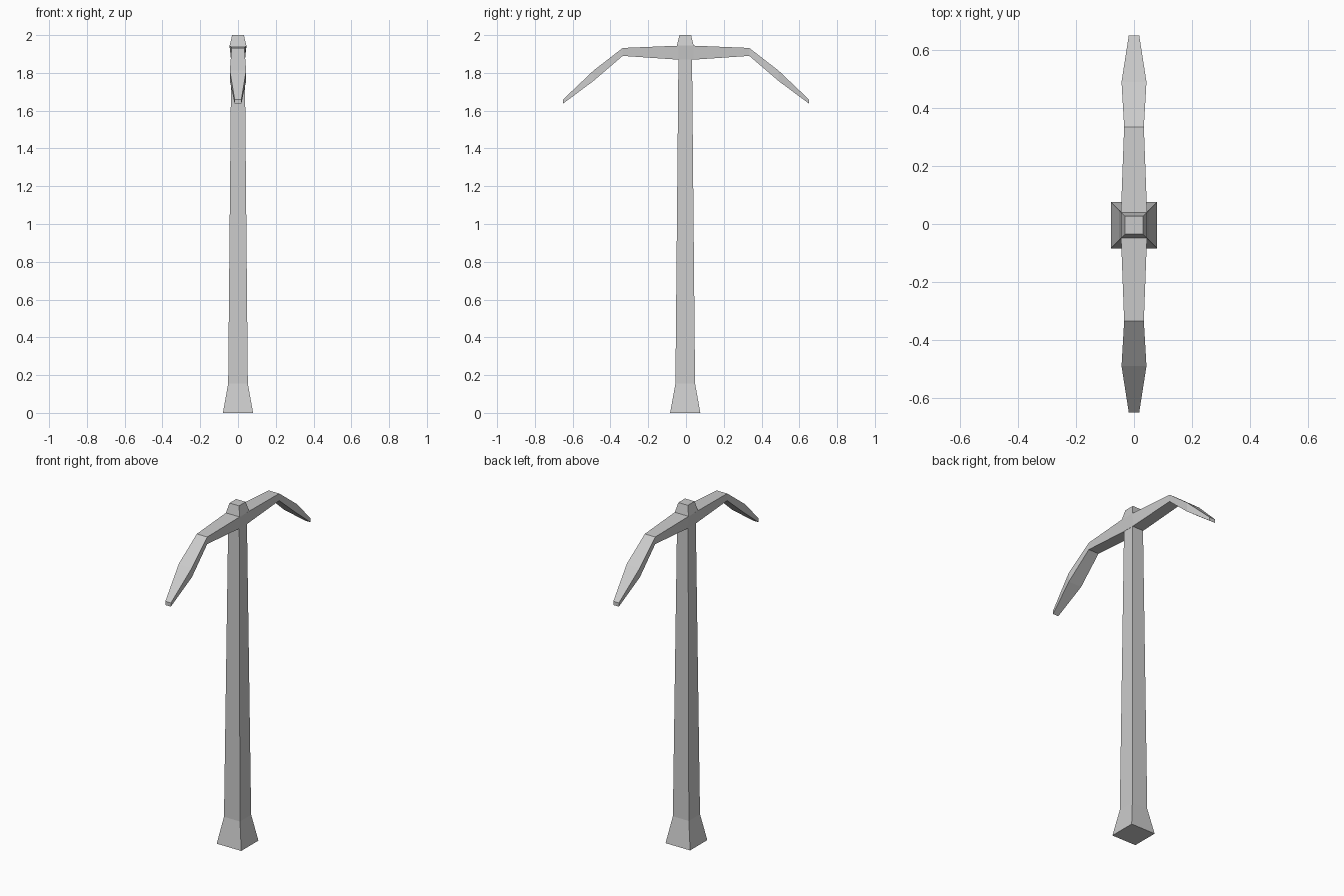
import bpy
import bmesh

cube = bpy.data.objects.get("Cube")
if cube:
    bpy.data.objects.remove(cube, do_unlink=True)

grey = bpy.data.materials.new("light_grey")
grey.use_nodes = True
grey.diffuse_color = (0.6, 0.6, 0.6, 1)
grey.node_tree.nodes["Principled BSDF"].inputs["Base Color"].default_value = (0.6, 0.6, 0.6, 1)


def loft(name, rings):
    """Skin a row of four-cornered rings and cap both ends."""
    bm = bmesh.new()
    loops = [[bm.verts.new(p) for p in ring] for ring in rings]
    for a, b in zip(loops, loops[1:]):
        for i in range(4):
            j = (i + 1) % 4
            bm.faces.new((a[i], a[j], b[j], b[i]))
    bm.faces.new(loops[0])
    bm.faces.new(loops[-1])
    bmesh.ops.recalc_face_normals(bm, faces=bm.faces)
    mesh = bpy.data.meshes.new(name)
    bm.to_mesh(mesh)
    bm.free()
    mesh.materials.append(grey)
    obj = bpy.data.objects.new(name, mesh)
    bpy.context.collection.objects.link(obj)
    return obj


def square(z, h):
    y = -0.004
    return [(-h, y - h, z), (h, y - h, z), (h, y + h, z), (-h, y + h, z)]


def section(y, low, high, z0, z1):
    return [(-low, y, z0), (low, y, z0), (high, y, z1), (-high, y, z1)]


# Tapered handle with a flared foot
loft("handle", [square(0, 0.08), square(0.155, 0.052), square(1.875, 0.036)])

# Cap on top of the head
loft("cap", [square(1.942, 0.045), square(2.0, 0.031)])

# Curved head: (y, lower half width, upper half width, bottom, top) from the middle out
arm = [
    (0.04, 0.037, 0.045, 1.87, 1.944),
    (0.335, 0.034, 0.034, 1.89, 1.932),
    (0.49, 0.043, 0.043, 1.757, 1.812),
    (0.65, 0.018, 0.018, 1.638, 1.66),
]
front = [section(-y, *rest) for y, *rest in reversed(arm)]
back = [section(y, *rest) for y, *rest in arm]
loft("pick_head", front + back)
